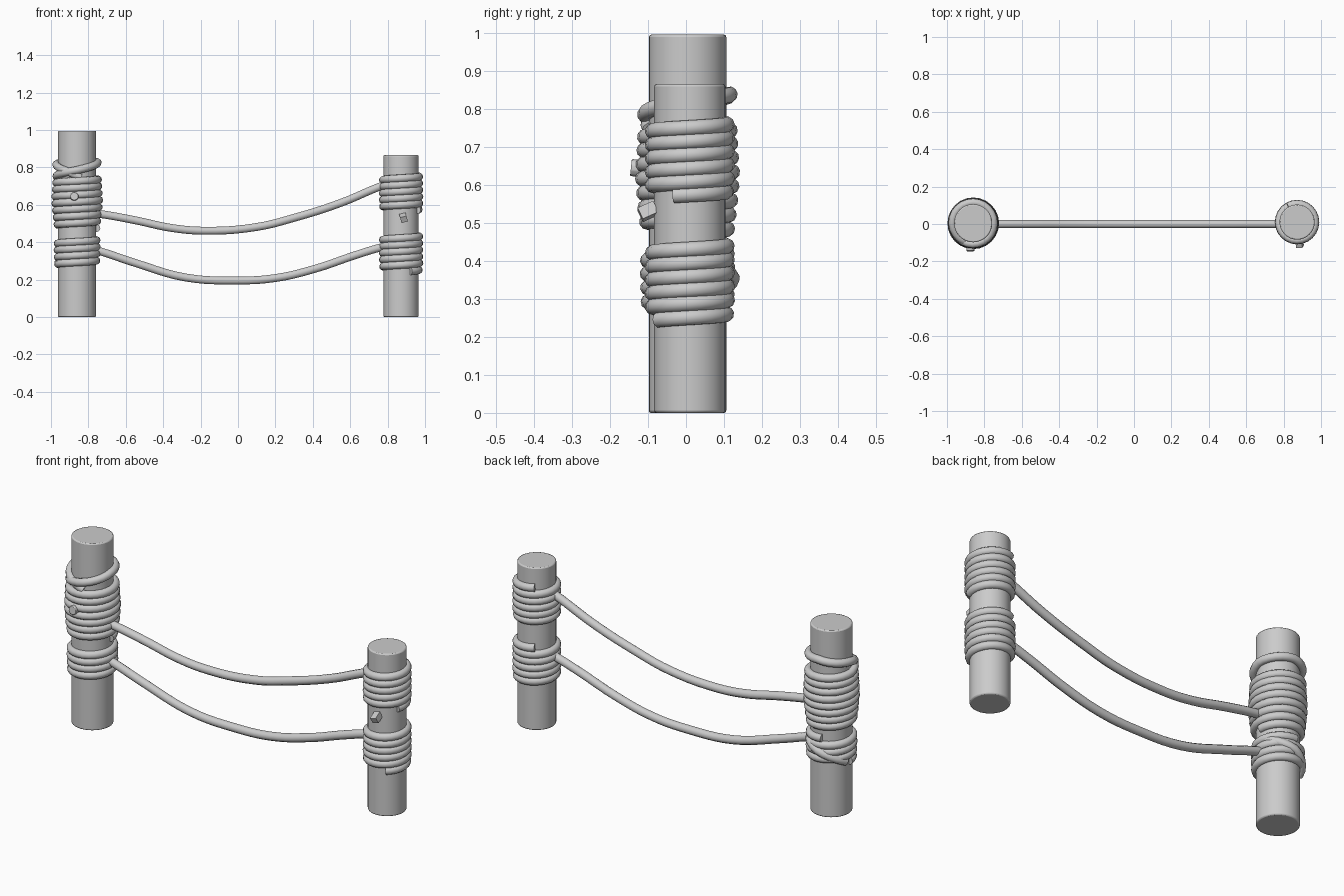
import bpy
from math import cos, sin, radians

cube = bpy.data.objects.get("Cube")
if cube:
    bpy.data.objects.remove(cube, do_unlink=True)

grey = bpy.data.materials.new("plain grey")
grey.use_nodes = True
grey.diffuse_color = (0.6, 0.6, 0.6, 1)
grey.node_tree.nodes["Principled BSDF"].inputs["Base Color"].default_value = (0.6, 0.6, 0.6, 1)

LEFT_POST = (-0.86, 0.004)
RIGHT_POST = (0.872, 0.01)


def finish(ob, name, bevel=0.0):
    ob.name = name
    ob.data.materials.clear()
    ob.data.materials.append(grey)
    if bevel:
        mod = ob.modifiers.new("soft edge", "BEVEL")
        mod.width = bevel
        mod.segments = 2
        mod.limit_method = "ANGLE"
    bpy.ops.object.shade_smooth_by_angle(angle=radians(40))


def post(name, centre, radius, height):
    bpy.ops.mesh.primitive_cylinder_add(vertices=32, radius=radius, depth=height,
                                        location=(*centre, height / 2))
    finish(bpy.context.object, name, 0.006)


def rope(name, points, radius, smooth=False):
    """Round rope swept along a list of points."""
    curve = bpy.data.curves.new(name, "CURVE")
    curve.dimensions = "3D"
    curve.bevel_depth = radius
    curve.bevel_resolution = 3
    curve.use_fill_caps = True
    curve.resolution_u = 5
    spline = curve.splines.new("BEZIER" if smooth else "POLY")
    if smooth:
        spline.bezier_points.add(len(points) - 1)
        for bp, co in zip(spline.bezier_points, points):
            bp.co = co
            bp.handle_left_type = bp.handle_right_type = "AUTO"
    else:
        spline.points.add(len(points) - 1)
        for sp, co in zip(spline.points, points):
            sp.co = (*co, 1)
    ob = bpy.data.objects.new(name, curve)
    bpy.context.collection.objects.link(ob)
    bpy.ops.object.select_all(action="DESELECT")
    ob.select_set(True)
    bpy.context.view_layer.objects.active = ob
    bpy.ops.object.convert(target="MESH")
    finish(bpy.context.object, name)


def winding(name, centre, keys, radius=0.021):
    """Rope wound round a post; keys are (angle in degrees, height, distance)."""
    points = []
    for (a0, z0, r0), (a1, z1, r1) in zip(keys, keys[1:]):
        steps = max(1, round((a1 - a0) / 15))
        for i in range(steps):
            t = i / steps
            points.append((a0 + (a1 - a0) * t, z0 + (z1 - z0) * t, r0 + (r1 - r0) * t))
    points.append(keys[-1])
    rope(name, [(centre[0] + r * cos(radians(a)), centre[1] + r * sin(radians(a)), z)
                for a, z, r in points], radius)


# Posts
post("left_post", LEFT_POST, 0.102, 0.995)
post("right_post", RIGHT_POST, 0.094, 0.865)

# Bulging upper winding on the left post, ending in a loose slanted loop
winding("left_upper_winding", LEFT_POST, [
    (0, 0.475, 0.103), (720, 0.55, 0.112), (1440, 0.625, 0.118),
    (2160, 0.7, 0.113), (2700, 0.752, 0.111), (2790, 0.785, 0.112),
    (2880, 0.826, 0.110), (2970, 0.838, 0.111), (3060, 0.815, 0.112),
    (3120, 0.78, 0.108), (3160, 0.745, 0.1)])

# Lower winding on the left post with a strand crossing at the back
winding("left_lower_winding", LEFT_POST, [
    (180, 0.283, 0.102), (900, 0.357, 0.105), (1540, 0.42, 0.104)])
winding("left_crossing_strand", LEFT_POST, [
    (20, 0.405, 0.1), (90, 0.355, 0.117), (165, 0.29, 0.105)])

# Windings on the right post
winding("right_upper_winding", RIGHT_POST, [
    (-25, 0.572, 0.094), (330, 0.605, 0.098), (1920, 0.762, 0.097)])
winding("right_lower_winding", RIGHT_POST, [
    (-60, 0.245, 0.094), (330, 0.285, 0.098), (1920, 0.442, 0.097)])

# Sagging ropes between the posts
upper = [(-0.8, 0.558), (-0.72, 0.548), (-0.55, 0.517), (-0.35, 0.475), (-0.18, 0.461),
         (0.1, 0.481), (0.3, 0.53), (0.55, 0.61), (0.74, 0.69), (0.82, 0.72)]
lower = [(-0.8, 0.368), (-0.74, 0.352), (-0.55, 0.289), (-0.28, 0.211), (-0.02, 0.195),
         (0.2, 0.208), (0.42, 0.26), (0.62, 0.328), (0.76, 0.371), (0.82, 0.385)]
for name, path in (("upper_rope", upper), ("lower_rope", lower)):
    rope(name, [(x, 0, z) for x, z in path], 0.022, smooth=True)

# Nail heads on the front of the posts
bpy.ops.mesh.primitive_cylinder_add(vertices=10, radius=0.023, depth=0.05,
                                    location=(-0.875, -0.12, 0.643),
                                    rotation=(radians(84), 0, 0))
finish(bpy.context.object, "left_peg", 0.003)
bpy.ops.mesh.primitive_cube_add(size=1, location=(0.885, -0.1, 0.53),
                                rotation=(radians(25), radians(-15), 0))
peg = bpy.context.object
peg.scale = (0.035, 0.045, 0.033)
finish(peg, "right_peg")
